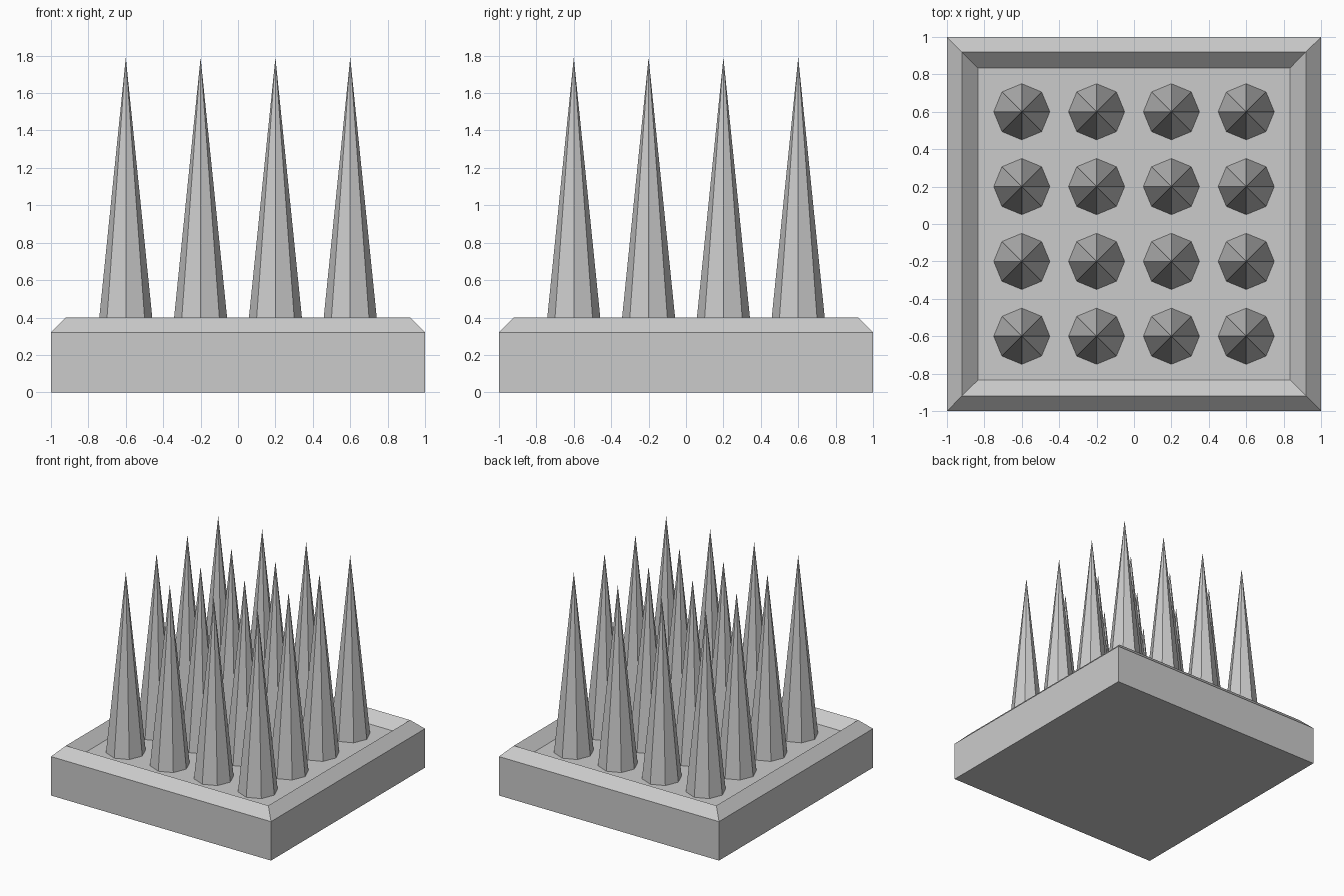
import bpy, bmesh

if "Cube" in bpy.data.objects:
    bpy.data.objects.remove(bpy.data.objects["Cube"])

FLOOR, TIP = 0.318, 1.79


def finish(bm, name):
    bmesh.ops.recalc_face_normals(bm, faces=bm.faces)
    mesh = bpy.data.meshes.new(name)
    bm.to_mesh(mesh)
    bm.free()
    obj = bpy.data.objects.new(name, mesh)
    bpy.context.collection.objects.link(obj)
    return obj


# Square tray: profile of (half width, height) swept around four corners
profile = [(1, 0), (1, 0.32), (0.92, 0.4), (0.834, FLOOR)]
bm = bmesh.new()
rings = [[bm.verts.new((sx * r, sy * r, z))
          for sx, sy in ((-1, -1), (1, -1), (1, 1), (-1, 1))] for r, z in profile]
for low, high in zip(rings, rings[1:]):
    for i in range(4):
        j = (i + 1) % 4
        bm.faces.new((low[i], low[j], high[j], high[i]))
bm.faces.new(rings[0][::-1])
bm.faces.new(rings[-1])
finish(bm, "base_tray")

# Eight-sided spike, repeated in a four by four grid
bm = bmesh.new()
bmesh.ops.create_cone(bm, cap_ends=True, segments=8, radius1=0.15, radius2=0,
                      depth=TIP - FLOOR)
bmesh.ops.remove_doubles(bm, verts=bm.verts, dist=1e-5)
bmesh.ops.translate(bm, verts=bm.verts, vec=(-0.6, -0.6, (TIP + FLOOR) / 2))
spikes = finish(bm, "spikes")
for axis in range(2):
    arr = spikes.modifiers.new("grid", "ARRAY")
    arr.count = 4
    arr.use_relative_offset = False
    arr.use_constant_offset = True
    arr.constant_offset_displace = (0.4, 0, 0) if axis == 0 else (0, 0.4, 0)
